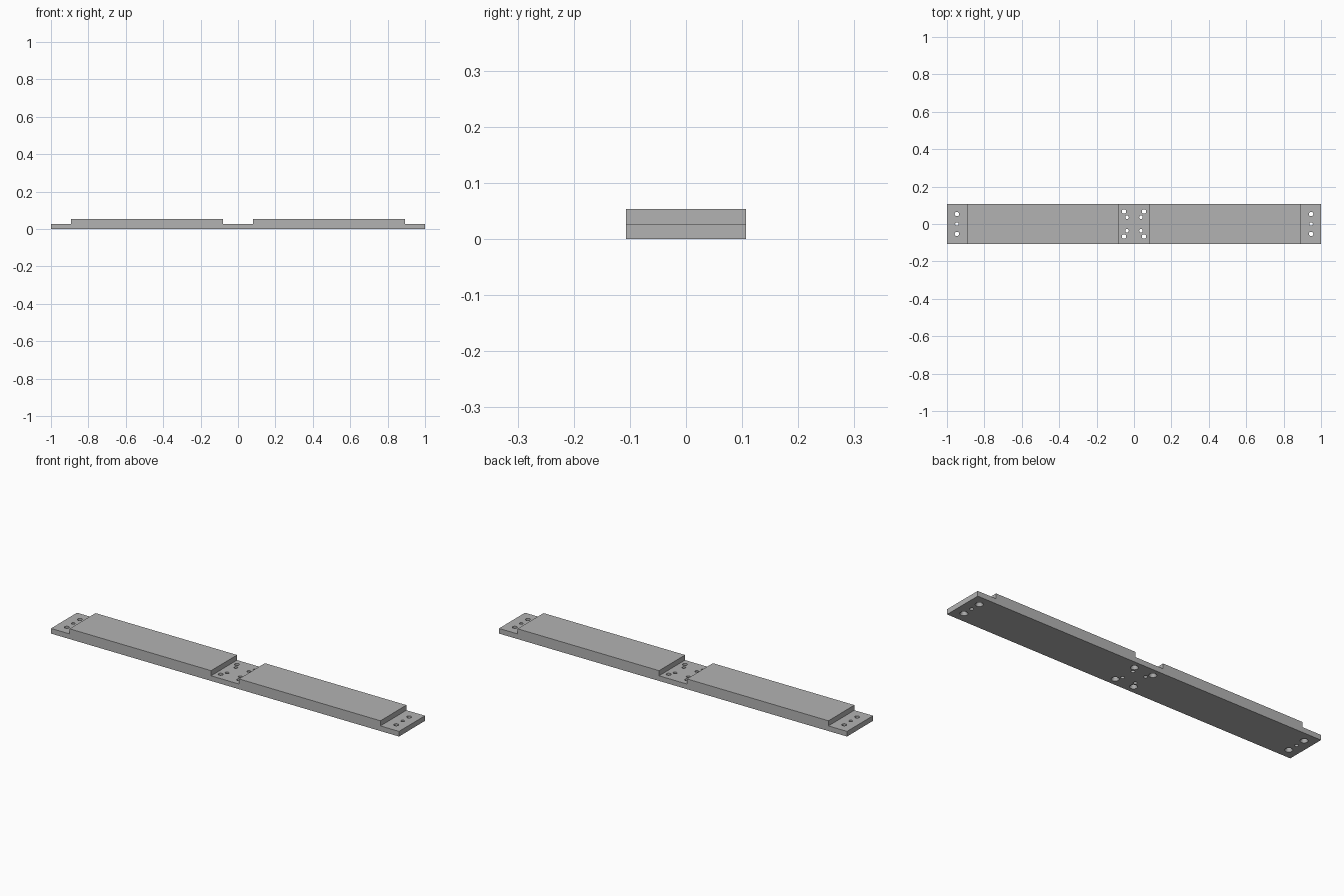
import bpy
import bmesh
from mathutils import Matrix

if "Cube" in bpy.data.objects:
    bpy.data.objects.remove(bpy.data.objects["Cube"])

UNIT = 2 / 75            # the board is 75 units long, 8 wide, 2 thick
HALF_WIDTH = 4
SCREW_RADIUS, HEAD_RADIUS, PILOT_RADIUS = 0.45, 0.7, 0.35

grey = bpy.data.materials.new("plain grey")
grey.use_nodes = True
colour = (0.45, 0.45, 0.45, 1)
grey.diffuse_color = colour
grey.node_tree.nodes["Principled BSDF"].inputs["Base Color"].default_value = colour


def finish(name, bm):
    bmesh.ops.recalc_face_normals(bm, faces=bm.faces)
    mesh = bpy.data.meshes.new(name)
    bm.to_mesh(mesh)
    bm.free()
    mesh.materials.append(grey)
    obj = bpy.data.objects.new(name, mesh)
    bpy.context.collection.objects.link(obj)
    return obj


def drill(bm, x, y, bottom, top, r_bottom, r_top):
    bmesh.ops.create_cone(
        bm, cap_ends=True, segments=16, radius1=r_bottom * UNIT, radius2=r_top * UNIT,
        depth=(top - bottom) * UNIT,
        matrix=Matrix.Translation((x * UNIT, y * UNIT, (top + bottom) / 2 * UNIT)))


# Board: side profile with half-thickness laps at both ends and the middle
right_half = [(3, 1), (3, 2), (33.5, 2), (33.5, 1), (37.5, 1), (37.5, 0)]
profile = right_half + [(-x, z) for x, z in reversed(right_half)]
bm = bmesh.new()
side = bm.faces.new([bm.verts.new((x * UNIT, -HALF_WIDTH * UNIT, z * UNIT))
                     for x, z in profile])
extruded = bmesh.ops.extrude_face_region(bm, geom=[side])["geom"]
bmesh.ops.translate(bm, vec=(0, 2 * HALF_WIDTH * UNIT, 0),
                    verts=[v for v in extruded if isinstance(v, bmesh.types.BMVert)])
board = finish("lap_jointed_board", bm)

# Hole layout: three per end, two rings of four in the middle
screws = [(sx * x, sy * y) for x, y in ((35.5, 2), (2, 2.5))
          for sx in (-1, 1) for sy in (-1, 1)]
pilots = [(-35.5, 0), (35.5, 0)]
pilots += [(sx * 1.4, sy * 1.35) for sx in (-1, 1) for sy in (-1, 1)]

through, sinks = bmesh.new(), bmesh.new()
for x, y in screws:
    drill(through, x, y, -1, 3, SCREW_RADIUS, SCREW_RADIUS)
    # Countersinks on the underside
    drill(sinks, x, y, -0.5, 0.5, HEAD_RADIUS + 0.25, SCREW_RADIUS)
for x, y in pilots:
    drill(through, x, y, -1, 3, PILOT_RADIUS, PILOT_RADIUS)

for name, cutter_mesh in (("hole_cutter", through), ("countersink_cutter", sinks)):
    cutter = finish(name, cutter_mesh)
    cutter.hide_render = True
    cutter.hide_set(True)
    cut = board.modifiers.new(name, "BOOLEAN")
    cut.operation = "DIFFERENCE"
    cut.solver = "EXACT"
    cut.object = cutter
